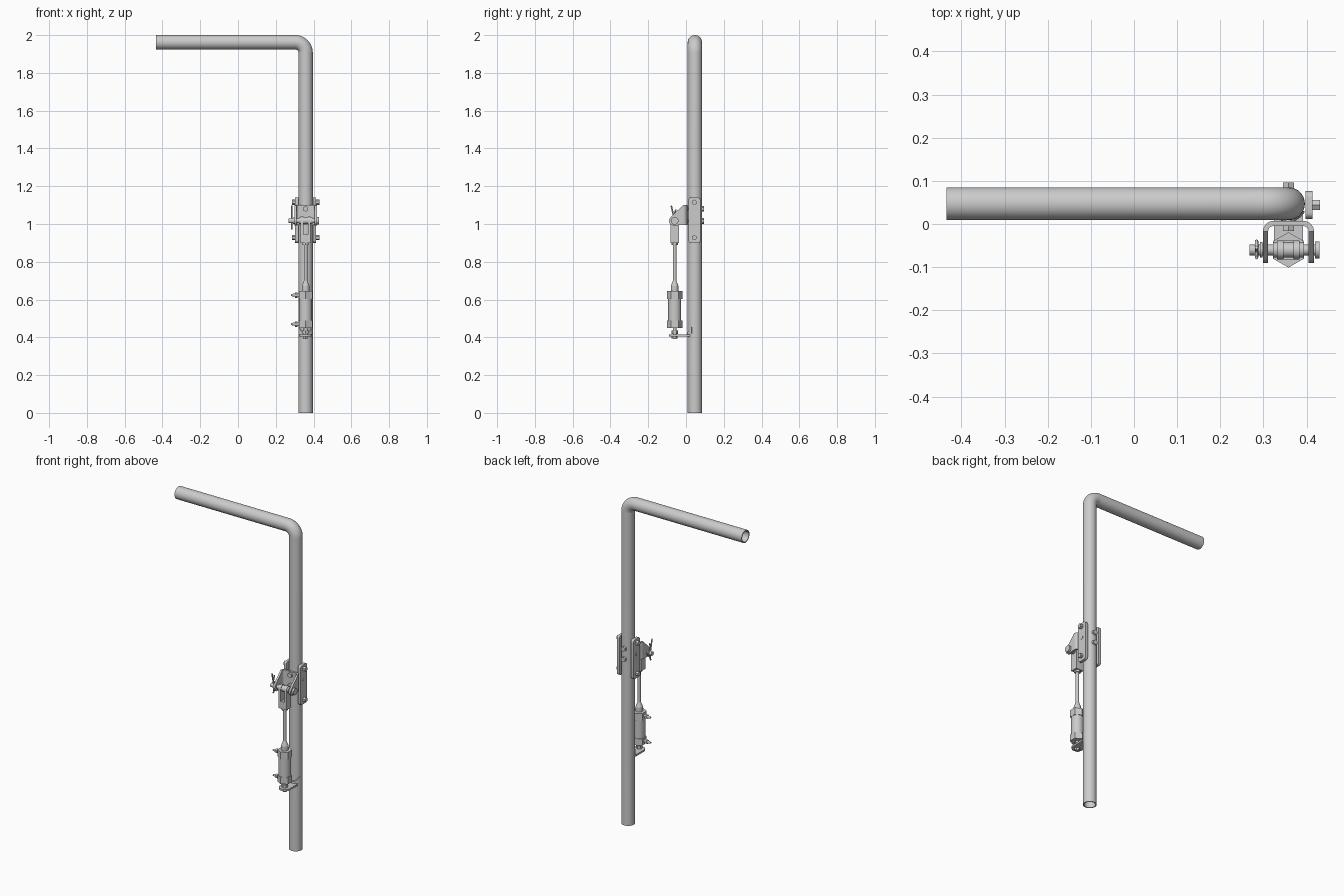
import bpy, bmesh, math
from mathutils import Vector

if "Cube" in bpy.data.objects:
    bpy.data.objects.remove(bpy.data.objects["Cube"])

CX, PY, R = 0.358, 0.047, 0.038     # post centre and radius
AY, PZ = -0.06, 1.017               # cylinder axis y, pivot pin height

steel = bpy.data.materials.new("light grey steel")
steel.diffuse_color = (0.6, 0.6, 0.6, 1)
steel.use_nodes = True
steel.node_tree.nodes["Principled BSDF"].inputs["Base Color"].default_value = steel.diffuse_color


def finish(name, bm, angle=35):
    bmesh.ops.remove_doubles(bm, verts=bm.verts, dist=1e-6)
    bmesh.ops.recalc_face_normals(bm, faces=bm.faces)
    me = bpy.data.meshes.new(name)
    bm.to_mesh(me)
    bm.free()
    ob = bpy.data.objects.new(name, me)
    bpy.context.collection.objects.link(ob)
    me.materials.append(steel)
    bpy.ops.object.select_all(action='DESELECT')
    ob.select_set(True)
    bpy.context.view_layer.objects.active = ob
    bpy.ops.object.shade_smooth_by_angle(angle=math.radians(angle))
    return ob


def rod(name, a, b, r, n=24, r2=None):
    """Cylinder, prism or cone from a to b."""
    a, b = Vector(a), Vector(b)
    bm = bmesh.new()
    bmesh.ops.create_cone(bm, cap_ends=True, segments=n, radius1=r,
                          radius2=r if r2 is None else r2, depth=(b - a).length)
    q = (b - a).to_track_quat('Z', 'Y')
    for v in bm.verts:
        v.co = q @ v.co + (a + b) / 2
    return finish(name, bm)


def slab(name, outline, axis, lo, hi):
    """Extrude a 2D outline along x (points are y,z), y (x,z) or z (x,y)."""
    bm = bmesh.new()
    def place(p, d):
        c = list(p)
        c.insert(axis, d)
        return bm.verts.new(c)
    f = bm.faces.new([place(p, lo) for p in outline])
    ext = bmesh.ops.extrude_face_region(bm, geom=[f])["geom"]
    for v in ext:
        if isinstance(v, bmesh.types.BMVert):
            v.co[axis] = hi
    return finish(name, bm)


def arc(cx, cy, r, a0, a1, n=10):
    return [(cx + r * math.cos(math.radians(a0 + (a1 - a0) * i / n)),
             cy + r * math.sin(math.radians(a0 + (a1 - a0) * i / n))) for i in range(n + 1)]


def rounded(x0, x1, y0, y1, r):
    return (arc(x1 - r, y1 - r, r, 0, 90, 6) + arc(x0 + r, y1 - r, r, 90, 180, 6)
            + arc(x0 + r, y0 + r, r, 180, 270, 6) + arc(x1 - r, y0 + r, r, 270, 360, 6))


def wire(name, pts, r):
    cu = bpy.data.curves.new(name, 'CURVE')
    cu.dimensions = '3D'
    cu.bevel_depth, cu.bevel_resolution, cu.use_fill_caps = r, 2, True
    sp = cu.splines.new('POLY')
    sp.points.add(len(pts) - 1)
    for p, c in zip(sp.points, pts):
        p.co = (*c, 1)
    cu.materials.append(steel)
    ob = bpy.data.objects.new(name, cu)
    bpy.context.collection.objects.link(ob)


# Hollow bent post: rings swept along the path, outer skin then inner skin
BR, TOP = 0.055, 1.962
path = [((CX, 0.0), 0)]
path += [((x, z), t) for (x, z), t in
         zip(arc(CX - BR, TOP - BR, BR, 0, 90, 12), [i * 7.5 for i in range(13)])]
path += [((-0.435, TOP), 90)]
bm = bmesh.new()
skins = []
for rad in (R, R - 0.006):
    rings = []
    for (x, z), t in path:
        c, s = math.cos(math.radians(t)), math.sin(math.radians(t))
        rings.append([bm.verts.new((x + rad * math.cos(k * math.pi / 20) * c,
                                    PY + rad * math.sin(k * math.pi / 20),
                                    z + rad * math.cos(k * math.pi / 20) * s)) for k in range(40)])
    skins.append(rings)
outer, inner = skins
bridges = list(zip(outer, outer[1:])) + list(zip(inner, inner[1:]))
bridges += [(outer[0], inner[0]), (outer[-1], inner[-1])]
for p, q in bridges:
    for k in range(40):
        j = (k + 1) % 40
        bm.faces.new((p[k], p[j], q[j], q[k]))
finish("bent_post", bm)

# Side straps with their bolts, mirrored about the post
for s, side in ((1, "right"), (-1, "left")):
    slab(side + "_strap", rounded(0.012, 0.076, 0.90, 1.14, 0.015), 0,
         CX + s * 0.039, CX + s * 0.056)
    for z in (0.928, 1.115):
        rod(side + "_strap_bolt", (CX + s * 0.055, 0.044, z), (CX + s * 0.073, 0.044, z), 0.014, 6)
    rod(side + "_strap_stud", (CX + s * 0.05, 0.044, 1.047), (CX + s * 0.058, 0.044, 1.047), 0.011)

# Bolts running through post and bracket
for z in (1.08, 1.016):
    rod("bracket_bolt_shank", (CX, -0.01, z), (CX, 0.095, z), 0.008)
    rod("bracket_bolt_nut", (CX, 0.082, z), (CX, 0.096, z), 0.015, 6)
    rod("bracket_bolt_head", (CX, -0.016, z), (CX, -0.003, z), 0.015, 6)

# U bracket: rounded back web and two tapered ears
u_out = arc(CX + 0.035, -0.017, 0.024, 0, 90) + arc(CX - 0.035, -0.017, 0.024, 90, 180)
u_in = arc(CX - 0.035, -0.017, 0.012, 180, 90) + arc(CX + 0.035, -0.017, 0.012, 90, 0)
slab("bracket_web", u_out + u_in, 2, 0.995, 1.10)
ear = ([(-0.016, 0.995), (-0.016, 1.10)] + arc(-0.065, PZ, 0.025, 130, 270, 10)[:])
for s in (1, -1):
    slab("bracket_ear", ear, 0, CX + s * 0.047, CX + s * 0.059)

# Pivot pin with head, collar and spring clip
rod("pivot_pin", (0.268, AY, PZ), (0.425, AY, PZ), 0.0125)
rod("pin_head", (0.419, AY, PZ), (0.430, AY, PZ), 0.02)
rod("pin_washer", (0.292, AY, PZ), (0.298, AY, PZ), 0.018)
KX = 0.284
wire("clip_straight_leg", [(KX, AY - 0.004, PZ - 0.045), (KX, AY, PZ), (KX, AY - 0.018, PZ + 0.08)], 0.004)
wire("clip_bent_leg", [(KX, AY - 0.004, PZ - 0.045)]
     + [(KX, y, z) for y, z in arc(AY + 0.002, PZ, 0.018, -80, 80)]
     + [(KX, AY - 0.004, PZ + 0.03), (KX, AY + 0.006, PZ + 0.06)], 0.004)

# Rod fork around the pin
fork = [(AY - 0.022, 0.90), (AY + 0.022, 0.90)] + arc(AY, PZ, 0.022, 0, 180)
for s in (1, -1):
    slab("fork_cheek", fork, 0, CX + s * 0.012, CX + s * 0.026)
slab("fork_base", rounded(CX - 0.026, CX + 0.026, AY - 0.022, AY + 0.022, 0.005), 2, 0.90, 0.945)
rod("fork_bushing", (CX - 0.036, AY, PZ), (CX + 0.036, AY, PZ), 0.018)

# Piston rod and cylinder
rod("piston_rod", (CX, AY, 0.64), (CX, AY, 0.91), 0.0095)
rod("rod_lock_nut", (CX, AY, 0.888), (CX, AY, 0.902), 0.018, 6)
rod("rod_gland", (CX, AY, 0.64), (CX, AY, 0.672), 0.02)
rod("rod_gland_taper", (CX, AY, 0.672), (CX, AY, 0.70), 0.02, 24, 0.0095)
rod("cylinder_body", (CX, AY, 0.47), (CX, AY, 0.63), 0.034, 32)
for name, z0, z1 in (("upper", 0.602, 0.645), ("lower", 0.45, 0.49)):
    rod(name + "_cylinder_cap", (CX, AY, z0), (CX, AY, z1), 0.041, 6)
    z = (z0 + z1) / 2
    rod(name + "_port_neck", (CX - 0.06, AY, z), (CX - 0.025, AY, z), 0.008)
    rod(name + "_port_nut", (CX - 0.056, AY, z), (CX - 0.044, AY, z), 0.014, 6)
    rod(name + "_port_tip", (CX - 0.078, AY, z), (CX - 0.058, AY, z), 0.005, 16, 0.009)

# Foot mount: stud, nuts, rounded shelf and saddle flange hugging the post
rod("foot_stud", (CX, AY, 0.39), (CX, AY, 0.455), 0.01)
rod("foot_top_nut", (CX, AY, 0.418), (CX, AY, 0.436), 0.018, 6)
rod("foot_bottom_nut", (CX, AY, 0.393), (CX, AY, 0.406), 0.016, 6)
shelf = [(CX + 0.034, 0.02)] + arc(CX, AY + 0.003, 0.034, 0, -180, 16) + [(CX - 0.034, 0.02)]
shelf += arc(CX, PY, R, 225, 315, 10)
slab("foot_shelf", shelf, 2, 0.405, 0.416)
bm = bmesh.new()
rows = []
for rad, tilt in ((R, 0), (R + 0.004, 0), (R + 0.004, 1), (R, 1)):
    row = []
    for x, y in arc(CX, PY, rad, 205, 335, 16):
        low = 0.408 + max(0, y - 0.008) * 0.6
        row.append(bm.verts.new((x, y, low + tilt * (0.02 + max(0, y - 0.008) * 0.6))))
    rows.append(row)
for p, q in zip(rows, rows[1:] + rows[:1]):
    for k in range(16):
        bm.faces.new((p[k], p[k + 1], q[k + 1], q[k]))
for k in (0, 16):
    bm.faces.new([r[k] for r in rows])
finish("foot_saddle", bm)
